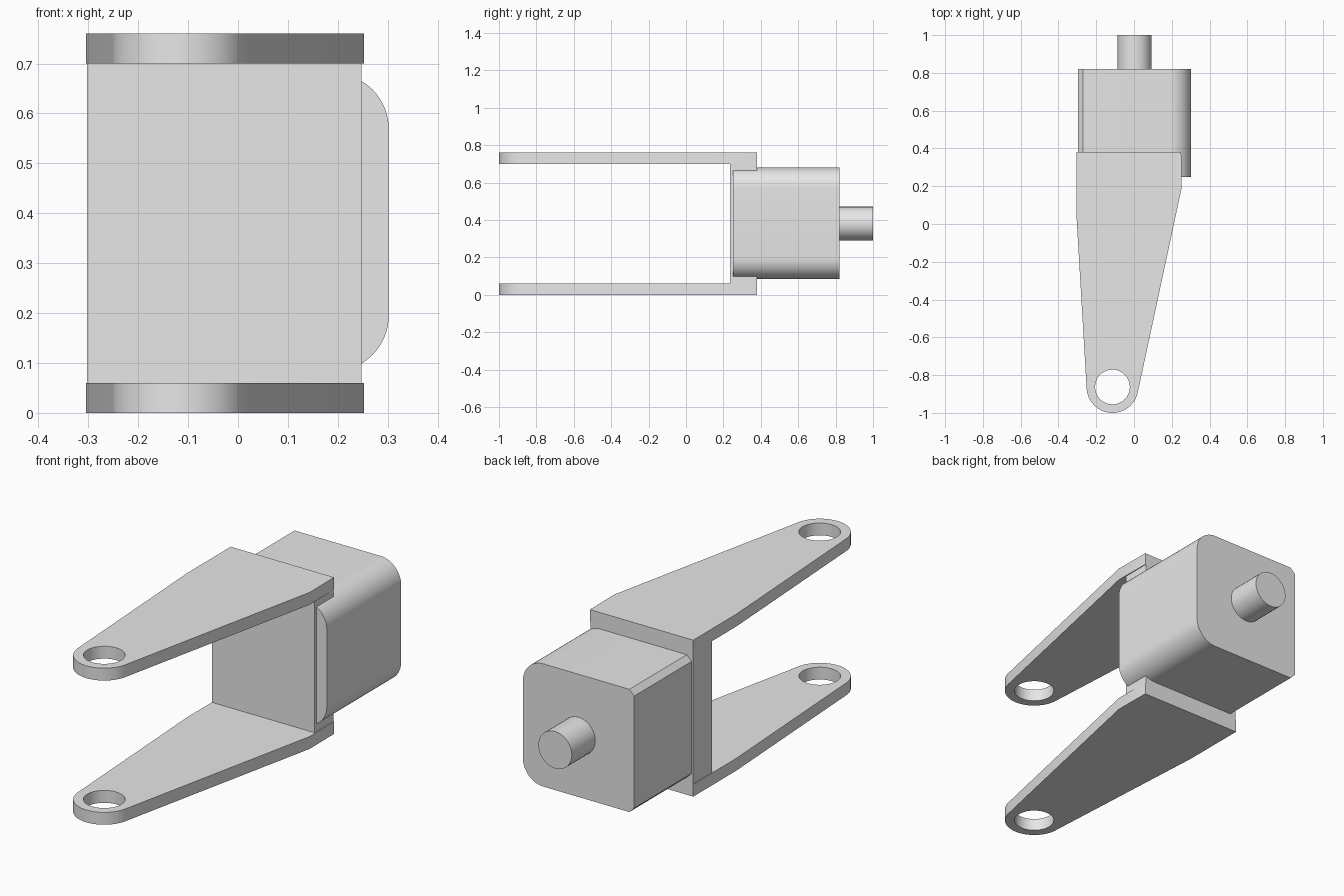
import bpy
import math
from mathutils import Vector

cube = bpy.data.objects.get("Cube")
if cube:
    bpy.data.objects.remove(cube, do_unlink=True)

grey = bpy.data.materials.new("light_grey")
grey.use_nodes = True
colour = (0.8, 0.8, 0.8, 1)
grey.diffuse_color = colour
grey.node_tree.nodes["Principled BSDF"].inputs["Base Color"].default_value = colour


def arc(cx, cy, r, start, end, steps):
    """Points on an arc, angles in degrees."""
    angles = [math.radians(start + (end - start) * i / steps) for i in range(steps + 1)]
    return [(cx + r * math.cos(a), cy + r * math.sin(a)) for a in angles]


def prism(name, loops, depth, location, upright=False):
    """Extrude closed outlines; inner outlines become holes."""
    curve = bpy.data.curves.new(name, "CURVE")
    curve.dimensions = "2D"
    curve.fill_mode = "BOTH"
    curve.extrude = depth / 2
    for loop in loops:
        spline = curve.splines.new("POLY")
        spline.points.add(len(loop) - 1)
        for point, (x, y) in zip(spline.points, loop):
            point.co = (x, y, 0, 1)
        spline.use_cyclic_u = True
    obj = bpy.data.objects.new(name, curve)
    bpy.context.collection.objects.link(obj)
    obj.location = location
    if upright:
        obj.rotation_euler.x = math.pi / 2
    bpy.ops.object.select_all(action="DESELECT")
    obj.select_set(True)
    bpy.context.view_layer.objects.active = obj
    bpy.ops.object.convert(target="MESH")
    obj = bpy.context.object
    obj.name = name
    # Weld caps to sides so that edges shade properly
    bpy.ops.object.mode_set(mode="EDIT")
    bpy.ops.mesh.select_all(action="SELECT")
    bpy.ops.mesh.remove_doubles(threshold=0.0001)
    bpy.ops.mesh.normals_make_consistent(inside=False)
    bpy.ops.object.mode_set(mode="OBJECT")
    bpy.ops.object.shade_smooth_by_angle(angle=math.radians(25))
    obj.data.materials.clear()
    obj.data.materials.append(grey)
    return obj


# Tapered fork arms with a round eye at the tip
eye_x, eye_y = -0.114, -0.863
arm_outline = [(0.25, 0.38), (-0.305, 0.38), (-0.305, 0.05)]
arm_outline += arc(eye_x, eye_y, 0.137, 183.5, 348, 32)
arm_outline += [(0.252, 0.19)]
eye_hole = arc(eye_x, eye_y, 0.092, 0, 350, 35)
for name, z in (("lower_arm", 0.03), ("upper_arm", 0.73)):
    prism(name, [arm_outline, eye_hole], 0.06, (0, 0, z))

# Upright web joining the arms
web_outline = [(-0.303, 0.235), (0.247, 0.235), (0.247, 0.38), (-0.303, 0.38)]
prism("fork_web", [web_outline], 0.64, (0, 0, 0.38))

# Block behind the web: large rounds on one side, small chamfers on the other
left, right, bottom, top = -0.296, 0.302, 0.084, 0.68
radius, chamfer = 0.11, 0.026
body_outline = arc(right - radius, bottom + radius, radius, -90, 0, 12)
body_outline += arc(right - radius, top - radius, radius, 0, 90, 12)
body_outline += [(left + chamfer, top), (left, top - chamfer),
                 (left, bottom + chamfer), (left + chamfer, bottom)]
prism("body_block", [body_outline], 0.57, (0, 0.535, 0), upright=True)

# Round shaft on the back
prism("rear_shaft", [arc(0.003, 0.381, 0.09, 0, 350, 35)], 0.2, (0, 0.9, 0), upright=True)
